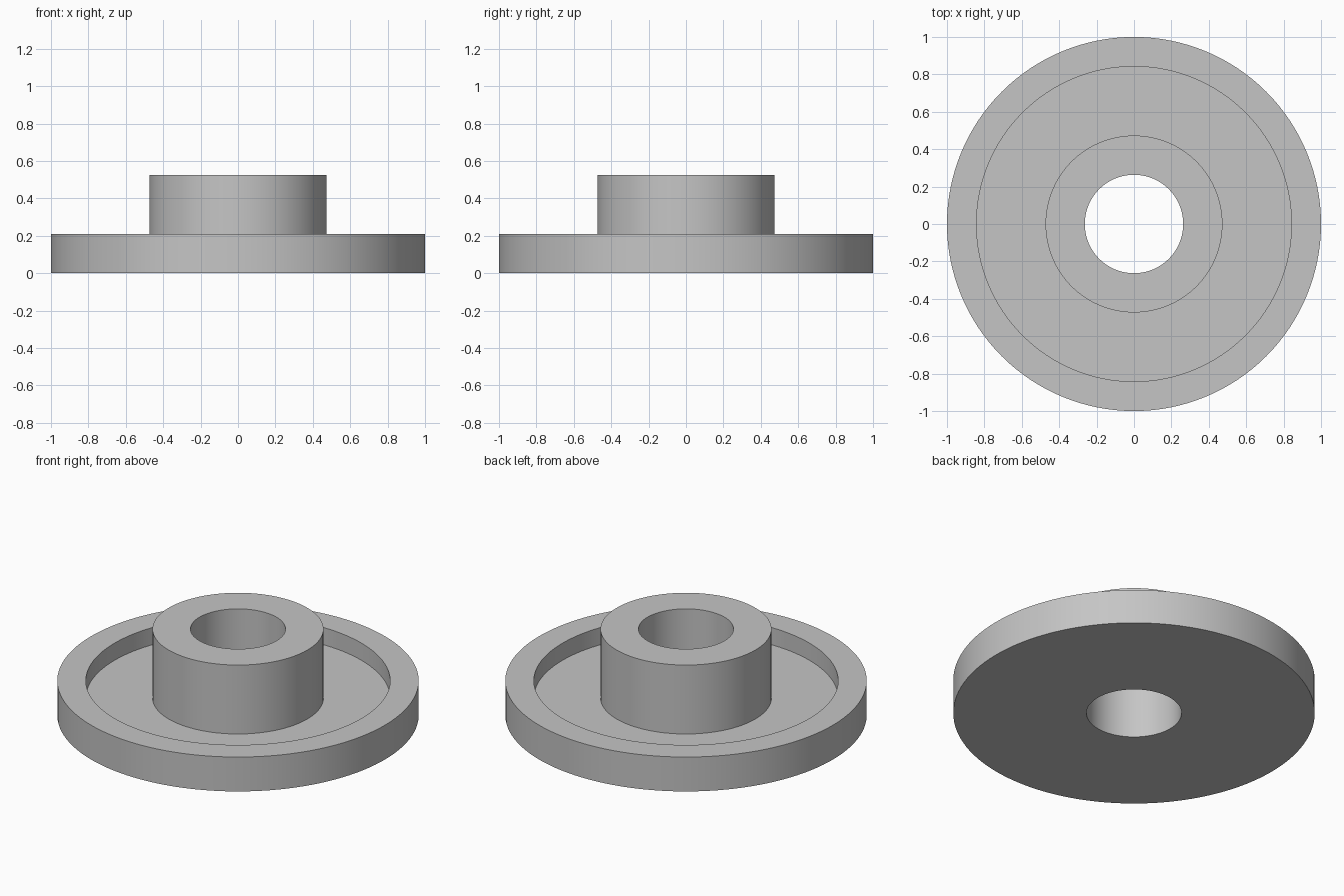
import bpy
import bmesh
import math

cube = bpy.data.objects.get("Cube")
if cube:
    bpy.data.objects.remove(cube, do_unlink=True)

# Dimensions
SEGMENTS = 128
OUTER, RIM_INNER, HUB, BORE = 1.0, 0.842, 0.473, 0.263
FLOOR_Z, RIM_Z, HUB_Z = 0.105, 0.21, 0.526

# Plain grey material
grey = bpy.data.materials.new("plain grey")
grey.use_nodes = True
colour = (0.56, 0.56, 0.56, 1)
grey.diffuse_color = colour
grey.node_tree.nodes["Principled BSDF"].inputs["Base Color"].default_value = colour

# Closed cross-section: underside, rim, recessed floor, hub, bore
profile = [
    (BORE, 0), (OUTER, 0), (OUTER, RIM_Z), (RIM_INNER, RIM_Z),
    (RIM_INNER, FLOOR_Z), (HUB, FLOOR_Z), (HUB, HUB_Z), (BORE, HUB_Z),
]

# Revolve the section about the z axis
bm = bmesh.new()
verts = [bm.verts.new((r, 0, z)) for r, z in profile]
edges = [bm.edges.new((v, verts[(i + 1) % len(verts)])) for i, v in enumerate(verts)]
bmesh.ops.spin(bm, geom=verts + edges, cent=(0, 0, 0), axis=(0, 0, 1),
               angle=math.tau, steps=SEGMENTS, use_merge=False)
bmesh.ops.remove_doubles(bm, verts=bm.verts, dist=0.0005)
bmesh.ops.recalc_face_normals(bm, faces=bm.faces)
mesh = bpy.data.meshes.new("flanged_hub")
bm.to_mesh(mesh)
bm.free()
mesh.materials.append(grey)

hub = bpy.data.objects.new("flanged_hub", mesh)
bpy.context.collection.objects.link(hub)

# Smooth walls with crisp rims
bpy.ops.object.select_all(action="DESELECT")
hub.select_set(True)
bpy.context.view_layer.objects.active = hub
bpy.ops.object.shade_smooth_by_angle(angle=math.radians(30))
